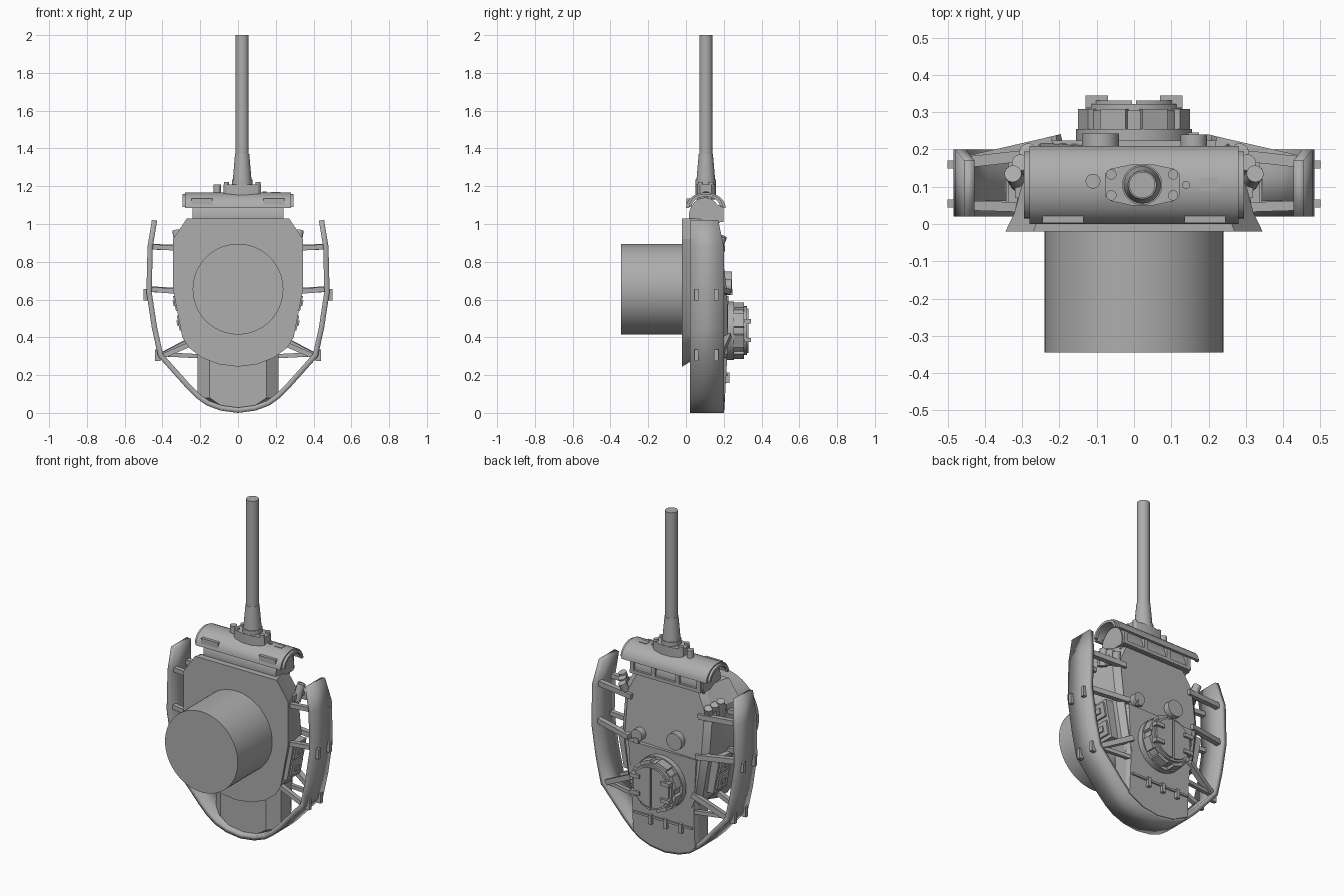
import bpy, bmesh, math
from mathutils import Vector

if "Cube" in bpy.data.objects:
    bpy.data.objects.remove(bpy.data.objects["Cube"])

grey = bpy.data.materials.new("armour grey")
grey.use_nodes = True
grey.diffuse_color = (0.42, 0.42, 0.42, 1)
grey.node_tree.nodes["Principled BSDF"].inputs["Base Color"].default_value = grey.diffuse_color
parts = []


def finish(name, bm, recalc=True):
    if recalc:
        bmesh.ops.recalc_face_normals(bm, faces=bm.faces)
    mesh = bpy.data.meshes.new(name)
    bm.to_mesh(mesh)
    bm.free()
    mesh.materials.append(grey)
    ob = bpy.data.objects.new(name, mesh)
    bpy.context.collection.objects.link(ob)
    parts.append(ob)
    return ob


def loft(name, rings):
    """Closed skin through rings of points with equal counts."""
    bm = bmesh.new()
    vs = [[bm.verts.new(p) for p in ring] for ring in rings]
    n = len(vs[0])
    for a, b in zip(vs, vs[1:]):
        for i in range(n):
            j = (i + 1) % n
            bm.faces.new((a[i], a[j], b[j], b[i]))
    bm.faces.new(vs[0])
    bm.faces.new(vs[-1])
    return finish(name, bm)


def prism(name, outline, y0, y1):
    return loft(name, [[(x, y, z) for x, z in outline] for y in (y0, y1)])


def box(name, centre, size):
    x, y, z = centre
    a, b, c = (s / 2 for s in size)
    return prism(name, [(x - a, z - c), (x + a, z - c), (x + a, z + c), (x - a, z + c)], y - b, y + b)


def rod(name, p0, p1, r0, r1=None, sides=32):
    """Round or faceted bar between two points."""
    p0, p1 = Vector(p0), Vector(p1)
    q = (p1 - p0).to_track_quat('Z', 'Y')
    def ring(p, r):
        return [p + q @ Vector((r * math.cos(t), r * math.sin(t), 0))
                for t in (math.tau * (i + 0.5) / sides for i in range(sides))]
    return loft(name, [ring(p0, r0), ring(p1, r0 if r1 is None else r1)])


def beam(name, p0, p1, width):
    return rod(name, p0, p1, width * 0.707, sides=4)


def mirrored(half):
    """Complete a half outline running from the centre line to the top."""
    return half + [(-x, z) for x, z in reversed(half) if x > 0]


def roof(z):
    return 0.225 - 0.05 * max(0, z - 0.6) / 0.4 - 0.025 * max(0, 0.45 - z) / 0.45


# Turret body: wide base, narrowing to the sloping roof
hull = mirrored([(0, .245), (.1, .257), (.19, .292), (.26, .345), (.295, .40), (.345, .66), (.345, .92), (.27, 1.03)])
loft("turret_body", [
    [(x, -0.02, z) for x, z in hull],
    [(x * 0.93, 0.03, z + 0.03 * (z < 0.5)) for x, z in hull],
    [(x * 0.83, roof(z) - 0.03, z - 0.01) for x, z in hull],
    [(x * 0.73, roof(z), z - 0.02) for x, z in hull]])
prism("turret_basket", [(0.24 * math.cos(t), 0.655 + 0.24 * math.sin(t))
      for t in (math.tau * i / 64 for i in range(64))], -0.345, -0.02)

# Rear bustle
tail = mirrored([(0, .015), (.11, .03), (.215, .08), (.215, .3), (.235, .62)])
loft("rear_bustle", [
    [(x * 0.7, 0.05, z) for x, z in tail],
    [(x, 0.10, z) for x, z in tail],
    [(x, roof(z) - 0.02, z) for x, z in tail],
    [(x * 0.95, roof(z) + 0.002, z) for x, z in tail]])

# Curved guard band around sides and rear
path = [(0, .014), (.09, .026), (.16, .052), (.21, .088), (.26, .137),
        (.41, .305), (.442, .45), (.471, .64), (.465, .88), (.442, 1.02)]
band = [(-x, z) for x, z in reversed(path[1:])] + path
bm = bmesh.new()
low = [bm.verts.new((x, 0.02, z)) for x, z in band]
high = [bm.verts.new((x, 0.2 - 0.03 * (z > 1), z)) for x, z in band]
for i in range(len(band) - 1):
    bm.faces.new((low[i], low[i + 1], high[i + 1], high[i]))
guard = finish("guard_band", bm)
mod = guard.modifiers.new("thickness", 'SOLIDIFY')
mod.thickness = 0.028
mod.offset = 0
mod.use_even_offset = True

for s, side in ((1, "left"), (-1, "right")):
    # Struts holding the guard
    for z, z_out in ((.87, .88), (.64, .655)):
        beam(side + "_roof_strut", (s * .22, roof(z), z), (s * .46, .165, z_out), .03)
        beam(side + "_base_strut", (s * .3, .045, z), (s * .46, .05, z_out), .026)
    beam(side + "_rear_strut", (s * .2, .225, .41), (s * .41, .175, .30), .03)
    beam(side + "_rear_brace", (s * .2, .205, .30), (s * .405, .17, .31), .022)
    beam(side + "_rear_base_strut", (s * .25, .05, .365), (s * .40, .05, .30), .026)
    # Guard hinge tabs
    for x, z in ((.485, .625), (.425, .305)):
        for y in (.055, .16):
            box(side + "_hinge_tab", (s * x, y, z), (.03, .022, .06))
    # Smoke dischargers
    for i in range(3):
        x, y = .325 - i * .02, .135 + i * .03
        rod(side + "_smoke_tube", (s * (x - .015), y - .025, .87), (s * x, y, .965 - i * .015), .023, sides=20)
    box(side + "_tube_bracket", (s * .29, .12, .9), (.06, .1, .03))
    # Side stowage box with raised panels
    def slab(name, x, y0, y1, z0, z1, depth):
        lean = lambda z: x + (z - .52) * .19
        prism(name, [(s * (lean(z0) - depth), z0), (s * lean(z0), z0),
                     (s * lean(z1), z1), (s * (lean(z1) - depth), z1)], y0, y1)
    slab(side + "_stowage_box", .315, .04, .165, .415, .635, .08)
    for z in (.435, .54):
        slab(side + "_box_panel", .325, .055, .15, z, z + .08, .012)
        slab(side + "_box_latch", .332, .085, .12, z + .025, z + .055, .01)

# Gun mantlet: rounded block under the roof edge
def arc(cy, cz, ry, rz, a0, a1, n=16):
    return [(cy + ry * math.cos(math.radians(a0 + (a1 - a0) * i / n)),
             cz + rz * math.sin(math.radians(a0 + (a1 - a0) * i / n))) for i in range(n + 1)]


def across(name, profile, x0, x1):
    return loft(name, [[(x, y, z) for y, z in profile] for x in (x0, x1)])


across("mantlet", arc(.1, 1.04, .085, .1, -20, 200), -.24, .24)
box("mantlet_seat", (0, .09, 1.015), (.46, .14, .05))
# Curved cover shield
shield = arc(.105, 1.085, .105, .082, 0, 180) + arc(.105, 1.085, .088, .063, 180, 0)
across("mantlet_cover", shield, -.28, .28)
inner = arc(.105, 1.09, .09, .07, 0, 180) + arc(.105, 1.09, .075, .055, 180, 0)
for s in (-1, 1):
    across("cover_end", inner, s * .279, s * .295)
    box("cover_front_tab", (s * .19, .012, 1.115), (.11, .018, .04))
for x in (-.22, -.08, .08, .22):
    box("cover_rib", (x, .175, 1.06), (.025, .045, .08))
box("cover_rear_sill", (0, .185, 1.02), (.47, .025, .02))

# Gun: collar plate, bolts, sleeve and barrel
gx, gy = .022, .105
collar = [(gx + dx, gy + dy) for dx, dy in ((-.1, -.03), (-.085, -.043), (-.03, -.055), (.03, -.055), (.085, -.043), (.1, -.03),
          (.1, .03), (.085, .043), (.03, .055), (-.03, .055), (-.085, .043), (-.1, .03))]
loft("gun_collar", [[(x, y, z) for x, y in collar] for z in (1.13, 1.21)])
for dx in (-.083, .083):
    for dy in (-.028, .028):
        rod("collar_bolt", (gx + dx, gy + dy, 1.2), (gx + dx, gy + dy, 1.222), .014, sides=12)
rod("gun_base_ring", (gx, gy, 1.19), (gx, gy, 1.235), .054)
rod("gun_sleeve", (gx, gy, 1.23), (gx, gy, 1.37), .05, .038)
rod("gun_barrel", (gx, gy, 1.36), (gx, gy, 2), .035)
rod("sight_stub", (-.11, .115, 1.15), (-.11, .115, 1.208), .02, sides=20)
rod("coaxial_port", (.14, .105, 1.14), (.14, .105, 1.172), .011, sides=12)
box("sight_plate", (.2, .107, 1.163), (.048, .033, .012))

# Commander's cupola
cz = .435
for name, y0, y1, r, n in (("cupola_flange", .2, .255, .156, 48), ("cupola_ring", .25, .305, .138, 48),
                           ("cupola_rim", .3, .322, .13, 48)):
    rod(name, (0, y0, cz), (0, y1, cz), r, sides=n)
for i in range(8):
    t = math.tau * (i + .5) / 8
    d = Vector((math.cos(t), 0, math.sin(t)))
    w = Vector((-d.z, 0, d.x)) * .036
    loft("periscope_block", [[Vector((0, y, cz)) + d * r + w * k for r, k in ((.11, -1), (.148, -1), (.148, 1), (.11, 1))]
                             for y in (.25, .308)])
for s in (-1, 1):
    door = [(s * (.006 + x), cz + z) for x, z in arc(0, 0, .112, .118, -90, 90)]
    prism("hatch_door", door, .315, .332)
    for dz in (-.05, .05):
        box("hatch_hinge", (s * .1, .328, cz + dz), (.06, .034, .022))

# Roof fittings
rod("roof_vent", (-.09, .2, .70), (-.09, .243, .70), .05)
rod("roof_hatch_cap", (.16, .2, .67), (.16, .24, .67), .036, sides=20)
box("cap_clip", (.16, .235, .64), (.03, .02, .03))
box("rear_roof_rail", (0, .216, .2), (.39, .012, .012))
for x in (-.12, -.02, .08):
    box("rail_clip", (x, .215, .185), (.022, .03, .055))

# Smooth the round surfaces, keep hard edges
bpy.ops.object.select_all(action='DESELECT')
for ob in parts:
    ob.select_set(True)
bpy.context.view_layer.objects.active = parts[0]
bpy.ops.object.shade_smooth_by_angle(angle=math.radians(25))
